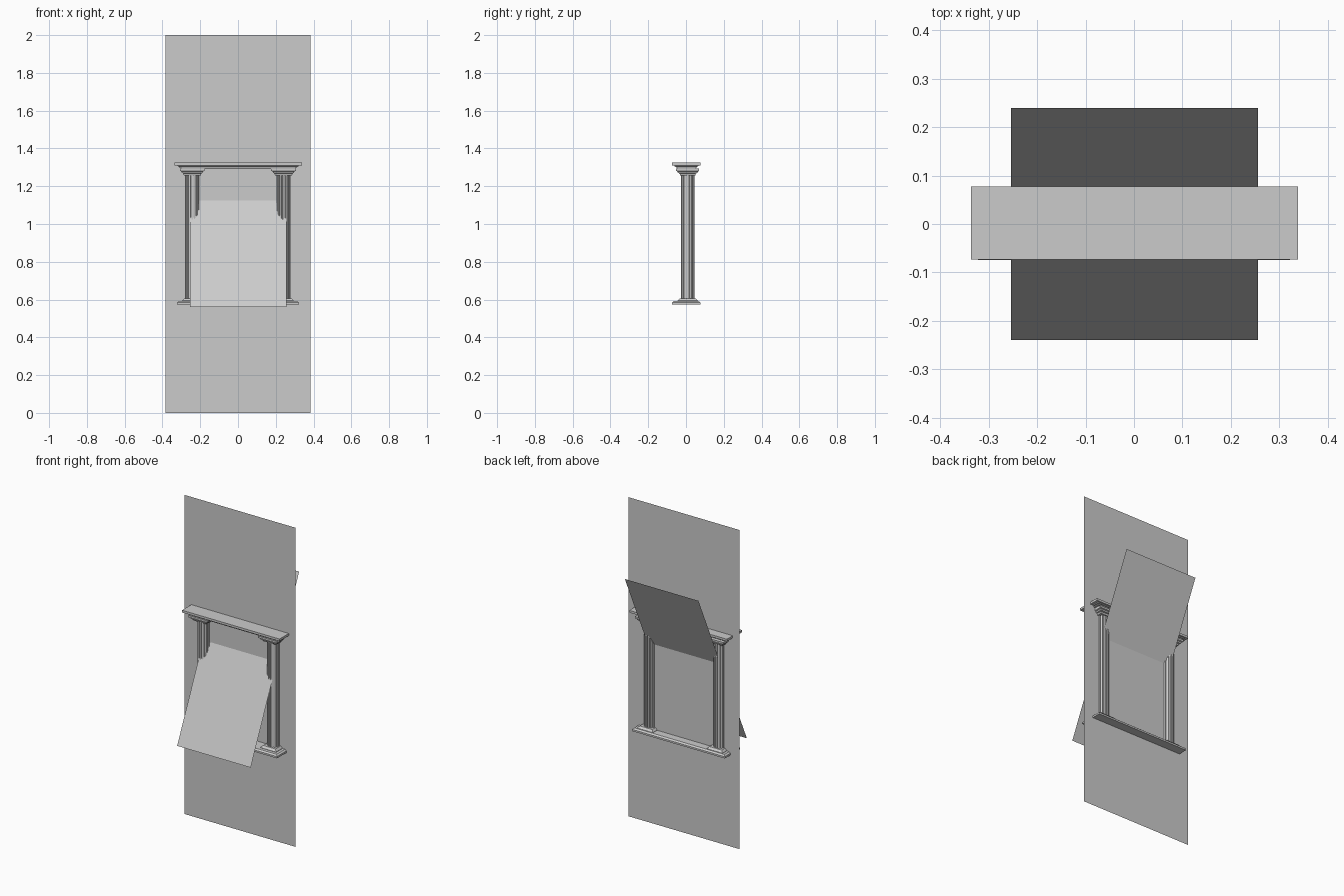
import bpy, bmesh, math

if "Cube" in bpy.data.objects:
    bpy.data.objects.remove(bpy.data.objects["Cube"])


def make_object(name, verts, faces):
    mesh = bpy.data.meshes.new(name)
    mesh.from_pydata(verts, [], faces)
    bm = bmesh.new()
    bm.from_mesh(mesh)
    bmesh.ops.recalc_face_normals(bm, faces=bm.faces)
    bm.to_mesh(mesh)
    bm.free()
    ob = bpy.data.objects.new(name, mesh)
    bpy.context.collection.objects.link(ob)
    return ob


def loft(name, rings):
    """Join equal-length rings of points into a capped solid."""
    n = len(rings[0])
    verts = [p for ring in rings for p in ring]
    faces = [(k * n + i, k * n + (i + 1) % n, (k + 1) * n + (i + 1) % n, (k + 1) * n + i)
             for k in range(len(rings) - 1) for i in range(n)]
    faces += [tuple(range(n)), tuple(range((len(rings) - 1) * n, len(rings) * n))]
    return make_object(name, verts, faces)


def moulding(name, levels, cx=0, cy=0):
    """Stack of rectangles given as (half x, half y, z)."""
    return loft(name, [[(cx + sx * hx, cy + sy * hy, z)
                        for sx, sy in ((-1, -1), (1, -1), (1, 1), (-1, 1))]
                       for hx, hy, z in levels])


def fluted_shaft(name, cx, cy, z0, z1, flutes=16, outer=0.037, inner=0.032):
    ring = []
    for i in range(flutes):
        for offset, r in ((-0.28, outer), (0.28, outer), (0.36, inner), (0.64, inner)):
            a = 2 * math.pi * (i + offset) / flutes
            ring.append((cx + r * math.cos(a), cy + r * math.sin(a)))
    return loft(name, [[(x, y, z) for x, y in ring] for z in (z0, z1)])


# Upright backing panel and tilted panel passing through it
PY = 0.019
make_object("upright_panel", [(-0.385, PY, 0), (0.385, PY, 0), (0.385, PY, 2), (-0.385, PY, 2)],
            [(0, 1, 2, 3)])
make_object("tilted_panel", [(-0.254, -0.24, 0.561), (0.256, -0.24, 0.561),
                             (0.256, 0.24, 1.606), (-0.254, 0.24, 1.606)], [(0, 1, 2, 3)])

# Lintel and sill
moulding("lintel", [(0.302, 0.046, 1.292), (0.304, 0.048, 1.298), (0.312, 0.056, 1.300),
                    (0.314, 0.058, 1.305), (0.320, 0.064, 1.306), (0.320, 0.064, 1.311),
                    (0.338, 0.075, 1.311), (0.338, 0.075, 1.325)], 0.001, 0.002)
moulding("sill", [(0.322, 0.075, 0.573), (0.322, 0.075, 0.584), (0.312, 0.065, 0.592)], 0, 0.001)

# Columns with plinth, fluted shaft and capital
for side, cx in (("left", -0.242), ("right", 0.241)):
    cy = 0.009
    moulding(side + "_plinth", [(0.054, 0.054, 0.590), (0.054, 0.054, 0.594),
                                (0.043, 0.043, 0.606)], cx, cy)
    fluted_shaft(side + "_shaft", cx, cy, 0.604, 1.262)
    moulding(side + "_capital", [(0.045, 0.040, 1.258), (0.048, 0.043, 1.268),
                                 (0.055, 0.052, 1.270), (0.057, 0.054, 1.278),
                                 (0.065, 0.061, 1.281), (0.065, 0.061, 1.293)], cx, cy)
